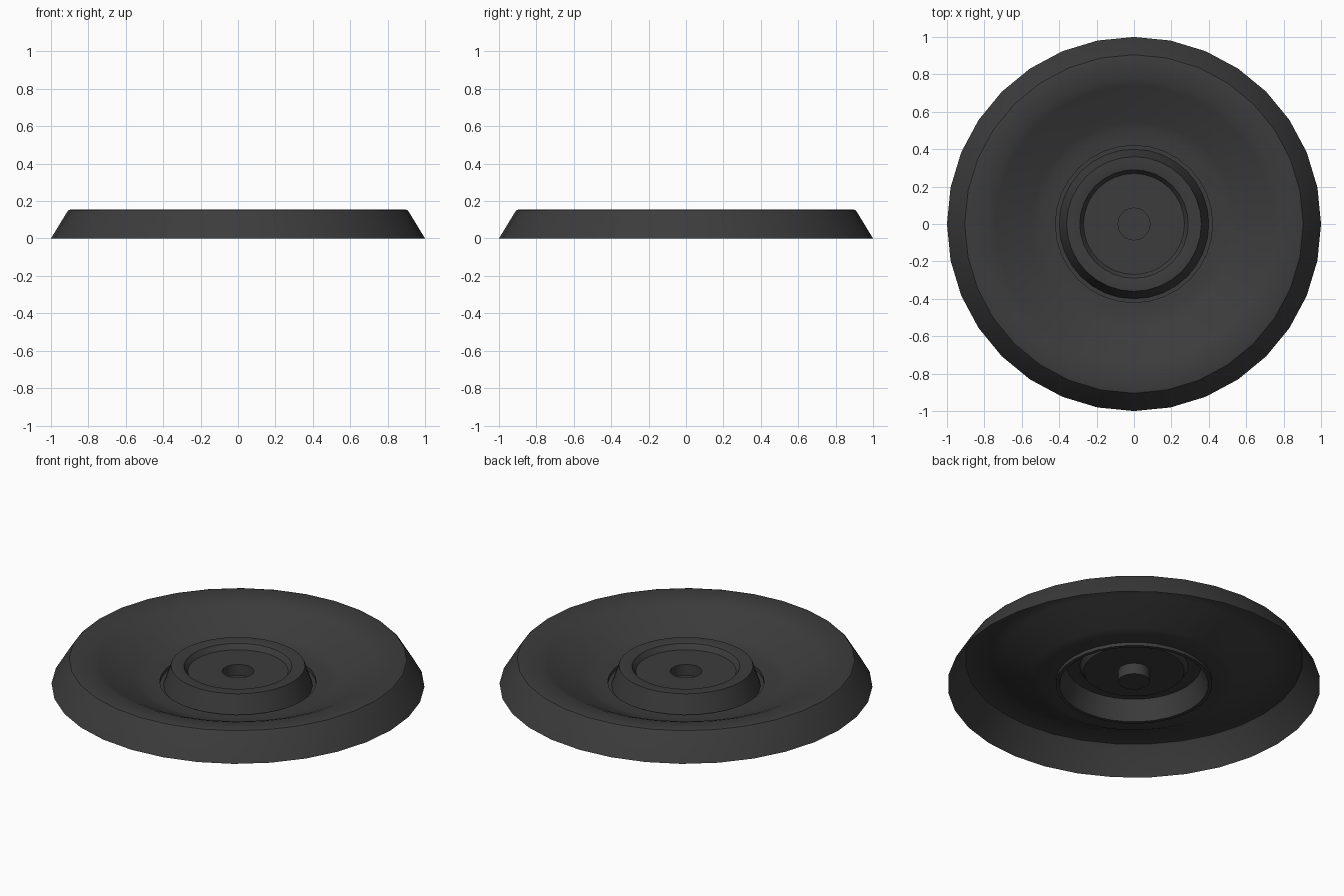
import bpy, bmesh, math

if "Cube" in bpy.data.objects:
    bpy.data.objects.remove(bpy.data.objects["Cube"])

mat = bpy.data.materials.new("dark_grey")
mat.diffuse_color = (0.045, 0.045, 0.045, 1)
mat.use_nodes = True
mat.node_tree.nodes["Principled BSDF"].inputs["Base Color"].default_value = mat.diffuse_color


def lathe(name, profile, sides):
    """Spin a list of (radius, height) points round z; radius 0 closes the end."""
    bm = bmesh.new()
    rings = []
    for r, z in profile:
        n = sides if r > 0 else 1
        rings.append([bm.verts.new((r * math.cos(math.tau * i / sides),
                                    r * math.sin(math.tau * i / sides), z)) for i in range(n)])
    for a, b in zip(rings, rings[1:]):
        for i in range(sides):
            j = (i + 1) % sides
            bm.faces.new((a[i], a[j], b[0]) if len(b) == 1 else (a[i], a[j], b[j], b[i]))
    mesh = bpy.data.meshes.new(name)
    bm.to_mesh(mesh)
    bm.free()
    mesh.materials.append(mat)
    ob = bpy.data.objects.new(name, mesh)
    bpy.context.collection.objects.link(ob)
    bpy.ops.object.select_all(action='DESELECT')
    ob.select_set(True)
    bpy.context.view_layer.objects.active = ob
    bpy.ops.object.shade_smooth_by_angle(angle=math.radians(30))


# Sloped outer wall, rounded rim and shallow bowl, open underneath
lathe("dish", [(1, 0), (0.915, 0.14), (0.905, 0.152), (0.89, 0.156), (0.78, 0.145),
               (0.74, 0.13), (0.55, 0.035), (0.50, 0.022), (0.42, 0.02)], 32)
# Groove and raised ring around the hub
lathe("hub_ring", [(0.42, 0.02), (0.42, 0.0), (0.40, 0.0), (0.36, 0.116),
                   (0.32, 0.118), (0.29, 0.112), (0.27, 0.083)], 32)
# Centre disc with its recessed cup
lathe("hub_disc", [(0.27, 0.083), (0.085, 0.083), (0.085, 0.018), (0, 0.018)], 32)
